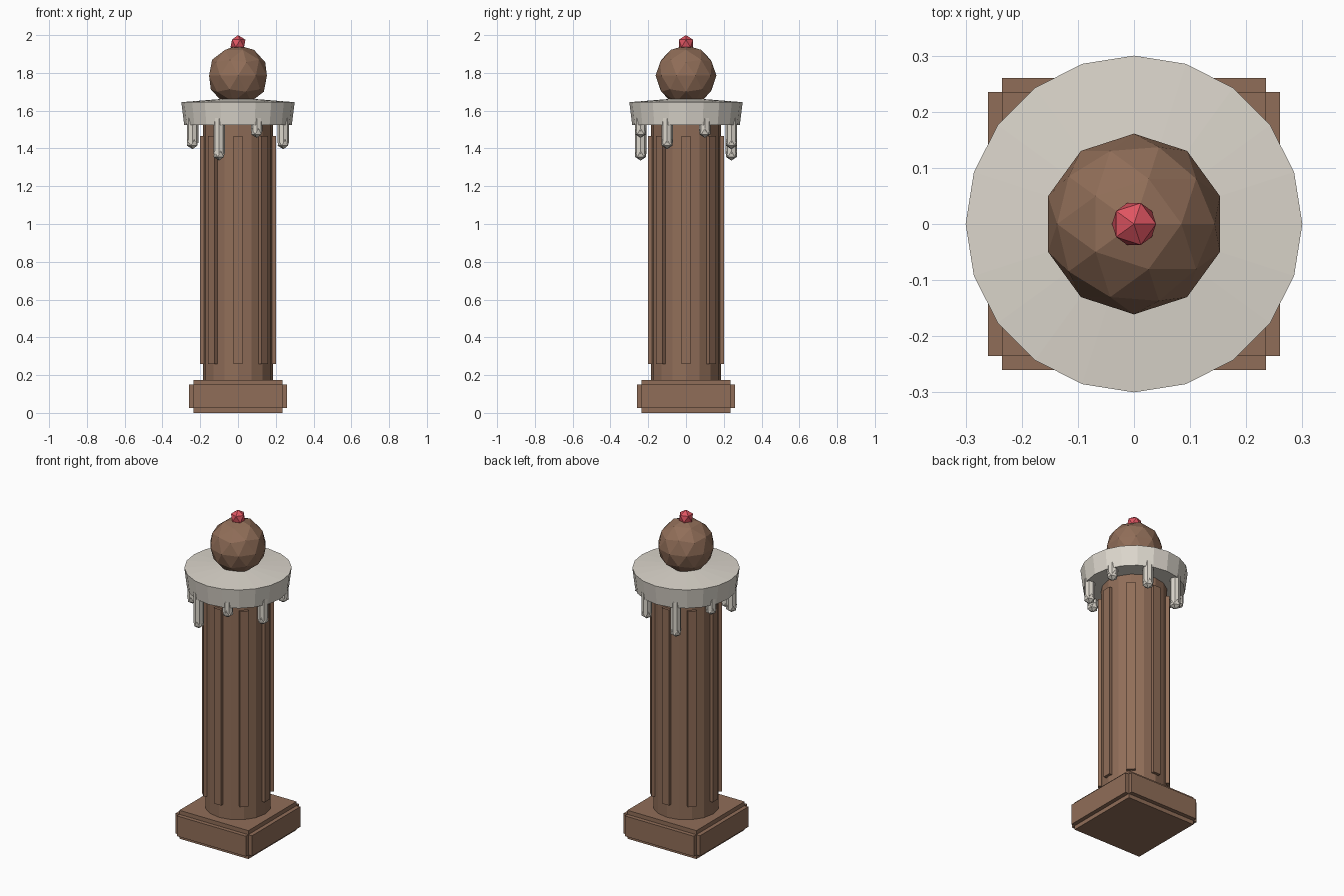
import bpy, bmesh
from math import cos, sin, pi, radians
from mathutils import Matrix, Vector

cube = bpy.data.objects.get("Cube")
if cube:
    bpy.data.objects.remove(cube, do_unlink=True)


def make_material(name, rgb):
    mat = bpy.data.materials.new(name)
    mat.use_nodes = True
    color = (*rgb, 1.0)
    mat.diffuse_color = color
    bsdf = next(n for n in mat.node_tree.nodes if n.type == 'BSDF_PRINCIPLED')
    bsdf.inputs["Base Color"].default_value = color
    return mat


brown = make_material("chocolate_brown", (0.28, 0.155, 0.098))
cream = make_material("icing_cream", (0.71, 0.67, 0.60))
red = make_material("cherry_red", (0.74, 0.09, 0.12))


def finish(name, bm, mat):
    mesh = bpy.data.meshes.new(name)
    bmesh.ops.recalc_face_normals(bm, faces=bm.faces)
    bm.to_mesh(mesh)
    bm.free()
    mesh.materials.append(mat)
    obj = bpy.data.objects.new(name, mesh)
    bpy.context.collection.objects.link(obj)
    return obj


def add_box(bm, center, size, turn=Matrix()):
    place = turn @ Matrix.Translation(center) @ Matrix.Diagonal((*size, 1))
    bmesh.ops.create_cube(bm, size=1, matrix=place)


def add_lathe(bm, profile, sides, center=(0, 0)):
    """Closed solid from (radius, height) rings."""
    rings = [[bm.verts.new((center[0] + r * cos(2 * pi * i / sides),
                            center[1] + r * sin(2 * pi * i / sides), z))
              for i in range(sides)] for r, z in profile]
    for low, high in zip(rings, rings[1:]):
        for i in range(sides):
            j = (i + 1) % sides
            bm.faces.new((low[i], low[j], high[j], high[i]))
    bm.faces.new(rings[0][::-1])
    bm.faces.new(rings[-1])


def add_ball(bm, center, radius, detail):
    bmesh.ops.create_icosphere(bm, subdivisions=detail, radius=radius,
                               matrix=Matrix.Translation(center))


# Square base with stepped edges: a tall core and two wider slabs
bm = bmesh.new()
core, wide = 0.47, 0.52
for size in ((core, core, 0.175), (wide, core, 0.125), (core, wide, 0.125)):
    add_box(bm, (0, 0, 0.0875), size)
finish("stepped_base", bm, brown)

# Column shaft
bm = bmesh.new()
add_lathe(bm, [(0.185, 0.17), (0.185, 1.56)], 16)
finish("column_shaft", bm, brown)

# Eight raised ribs around the shaft
bm = bmesh.new()
for k in range(8):
    add_box(bm, (0.18, 0, 0.8625), (0.04, 0.05, 1.205),
            Matrix.Rotation(k * pi / 4, 4, 'Z'))
finish("column_ribs", bm, brown)

# Icing cap with flared rim and shallow top
bm = bmesh.new()
add_lathe(bm, [(0.285, 1.525), (0.30, 1.645), (0.05, 1.665)], 20)
finish("icing_cap", bm, cream)

# Icing drips, cycling through three lengths
bm = bmesh.new()
for k in range(8):
    angle = radians(22.5 + 45 * k)
    x, y = 0.26 * cos(angle), 0.26 * sin(angle)
    tip = 1.49 - 0.06 * (k % 3)
    add_lathe(bm, [(0.03, tip), (0.03, 1.56)], 8, (x, y))
    add_ball(bm, (x, y, tip), 0.034, 1)
finish("icing_drips", bm, cream)

# Ball and cherry on top
bm = bmesh.new()
add_ball(bm, (0, 0, 1.785), 0.161, 2)
finish("top_ball", bm, brown)

bm = bmesh.new()
add_ball(bm, (0, 0, 1.956), 0.044, 1)
finish("cherry", bm, red)
